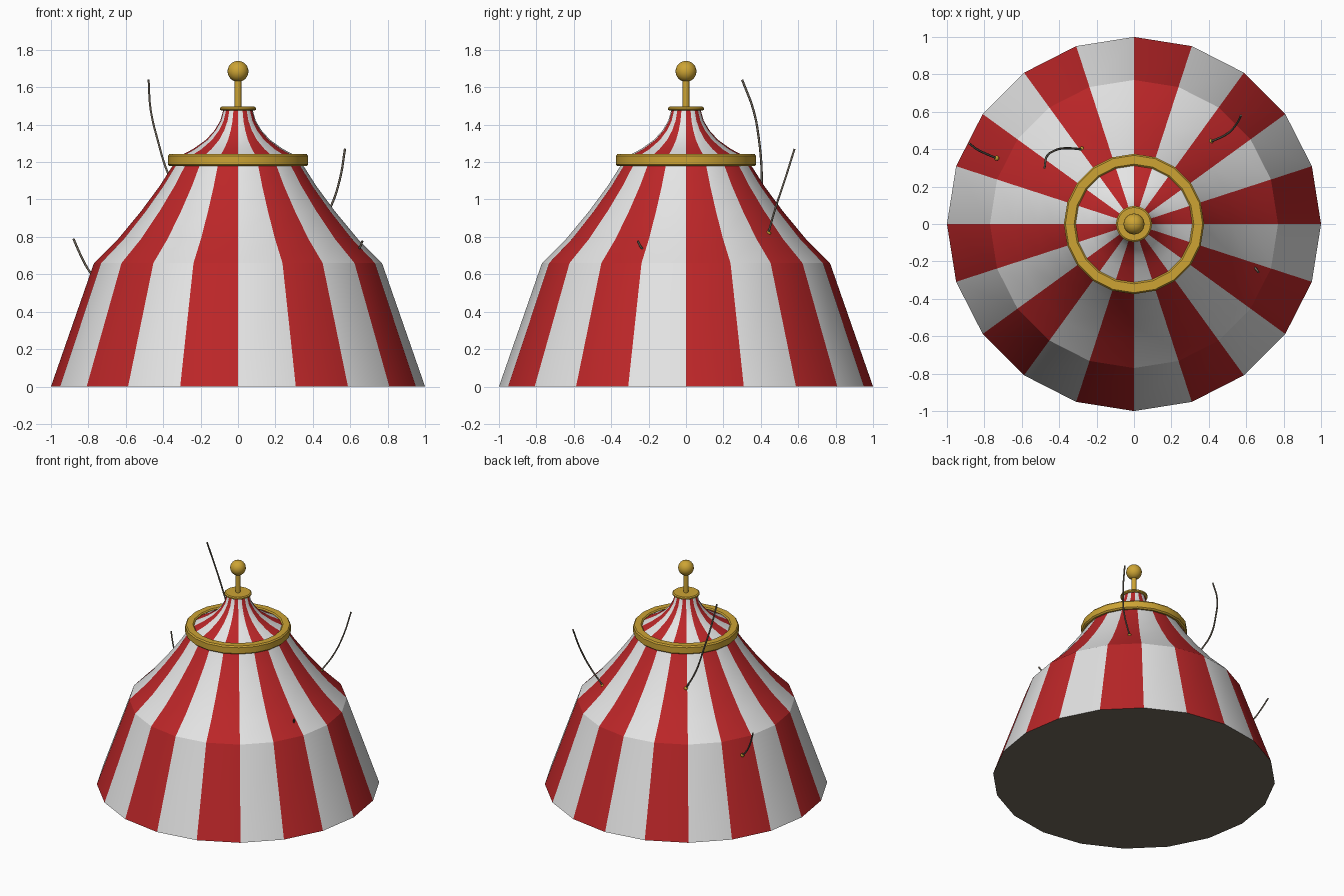
import bpy, bmesh, math
from mathutils import Vector

if "Cube" in bpy.data.objects:
    bpy.data.objects.remove(bpy.data.objects["Cube"])


def mat(name, r, g, b):
    m = bpy.data.materials.new(name)
    lin = [((c / 255 + 0.055) / 1.055) ** 2.4 for c in (r, g, b)]
    m.diffuse_color = (*lin, 1)
    m.use_nodes = True
    m.node_tree.nodes["Principled BSDF"].inputs["Base Color"].default_value = m.diffuse_color
    return m


RED = mat("red canvas", 188, 38, 40)
WHITE = mat("white canvas", 228, 228, 228)
GOLD = mat("gold trim", 205, 164, 52)
BROWN = mat("dark rope", 112, 103, 90)


def lathe(name, profile, sides, mats, closed=False, rule=None, angle=22):
    """Spin a (radius, z) profile about z; open profiles get end caps."""
    bm = bmesh.new()
    rings = []
    for r, z in profile:
        rings.append([bm.verts.new((r * math.cos(2 * math.pi * i / sides),
                                    r * math.sin(2 * math.pi * i / sides), z))
                      for i in range(sides)])
    pairs = list(zip(rings, rings[1:]))
    if closed:
        pairs.append((rings[-1], rings[0]))
    for a, b in pairs:
        for i in range(sides):
            j = (i + 1) % sides
            f = bm.faces.new((a[i], a[j], b[j], b[i]))
            f.material_index = rule(i) if rule else 0
    if not closed:
        bottom = bm.faces.new(rings[0][::-1])
        bottom.material_index = len(mats) - 1
        bm.faces.new(rings[-1])
    bmesh.ops.recalc_face_normals(bm, faces=bm.faces)
    return finish(name, bm, mats, angle)


def finish(name, bm, mats, angle):
    me = bpy.data.meshes.new(name)
    bm.to_mesh(me)
    bm.free()
    for m in mats:
        me.materials.append(m)
    ob = bpy.data.objects.new(name, me)
    bpy.context.collection.objects.link(ob)
    bpy.ops.object.select_all(action='DESELECT')
    ob.select_set(True)
    bpy.context.view_layer.objects.active = ob
    bpy.ops.object.shade_smooth_by_angle(angle=math.radians(angle))
    return ob


def ball(name, loc, radius, segs=24):
    bm = bmesh.new()
    bmesh.ops.create_uvsphere(bm, u_segments=segs, v_segments=segs // 2, radius=radius)
    bmesh.ops.translate(bm, verts=bm.verts, vec=Vector(loc))
    return finish(name, bm, [GOLD], 40)


# Striped canvas: flared wall, concave roof and peaked crown
lathe("tent_canvas",
      [(1, 0), (0.77, 0.66), (0.64, 0.79), (0.52, 0.935), (0.42, 1.07), (0.35, 1.18),
       (0.325, 1.225), (0.24, 1.27), (0.17, 1.32), (0.125, 1.37), (0.095, 1.42), (0.078, 1.48)],
      20, [RED, WHITE, BROWN], rule=lambda i: i % 2)

# Gold hoop around the roof
lathe("roof_ring", [(0.312, 1.185), (0.365, 1.178), (0.375, 1.187), (0.375, 1.233),
                    (0.367, 1.243), (0.32, 1.243), (0.312, 1.235)],
      20, [GOLD], closed=True)

# Cap, pole and finial
lathe("peak_cap", [(0.088, 1.476), (0.096, 1.48), (0.096, 1.49), (0.088, 1.496)], 32, [GOLD])
lathe("finial_pole", [(0.018, 1.49), (0.018, 1.65)], 16, [GOLD], angle=30)
ball("finial_ball", (0, 0, 1.685), 0.056)

# Loose ropes, each listed from its anchor to the free tip
ROPES = [
    [(0.41, 0.44, 0.82), (0.495, 0.48, 0.96), (0.545, 0.53, 1.11), (0.572, 0.58, 1.27)],
    [(-0.28, 0.40, 0.97), (-0.37, 0.405, 1.13), (-0.43, 0.39, 1.32), (-0.467, 0.36, 1.48),
     (-0.478, 0.30, 1.64)],
    [(-0.735, 0.352, 0.55), (-0.79, 0.375, 0.61), (-0.84, 0.40, 0.70), (-0.88, 0.43, 0.79)],
    [(0.635, -0.222, 0.725), (0.652, -0.24, 0.745), (0.665, -0.258, 0.778)],
]
for n, pts in enumerate(ROPES, 1):
    cu = bpy.data.curves.new(f"rope_{n}", 'CURVE')
    cu.dimensions = '3D'
    cu.bevel_depth = 0.006
    cu.bevel_resolution = 1
    cu.use_fill_caps = True
    cu.resolution_u = 5
    sp = cu.splines.new('BEZIER')
    sp.bezier_points.add(len(pts) - 1)
    for bp, p in zip(sp.bezier_points, pts):
        bp.co = p
        bp.handle_left_type = bp.handle_right_type = 'AUTO'
    cu.materials.append(BROWN)
    bpy.context.collection.objects.link(bpy.data.objects.new(f"rope_{n}", cu))
    ball(f"rope_anchor_{n}", pts[0], 0.014, 12)
